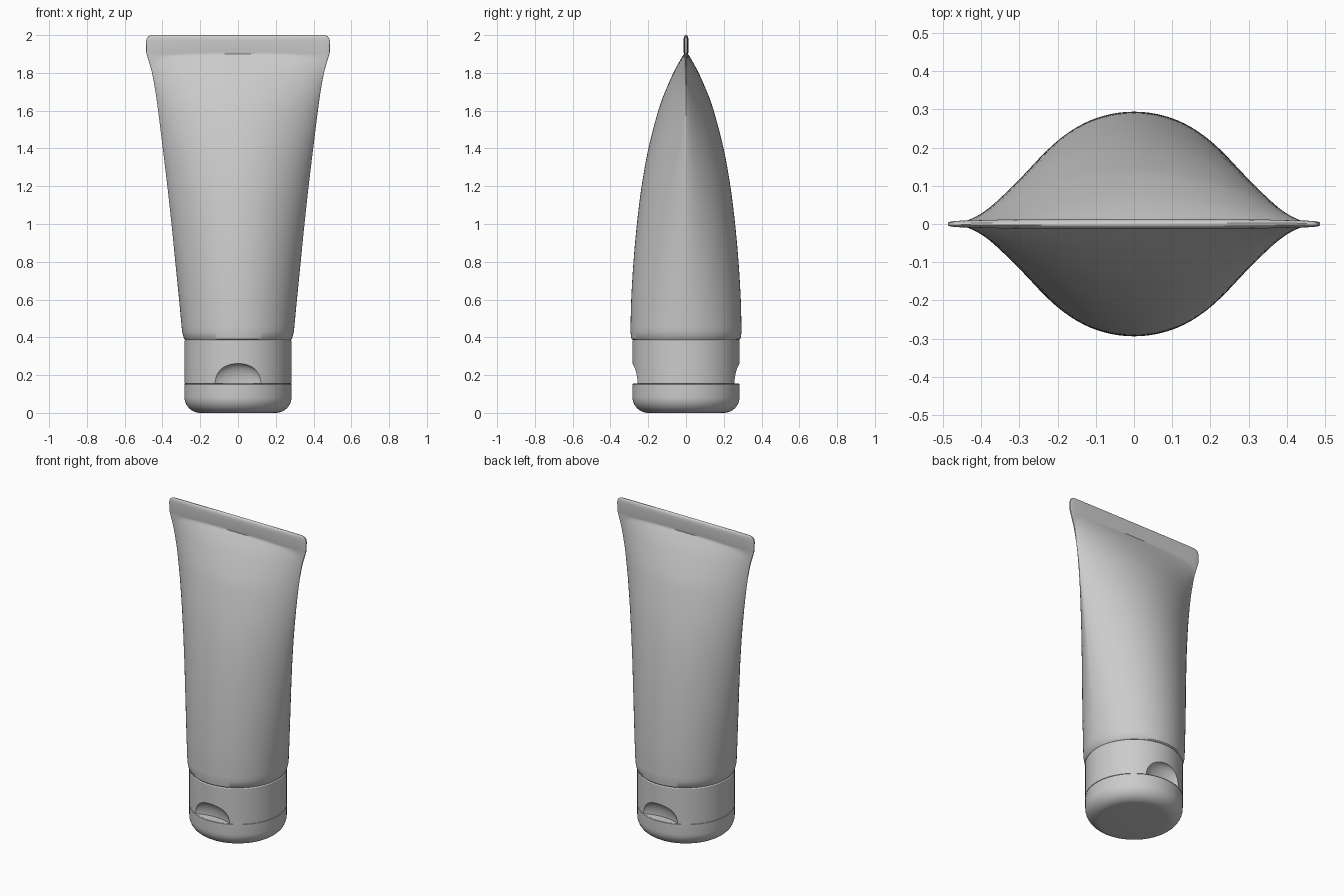
import bpy, bmesh, math
from mathutils import Matrix

cube = bpy.data.objects.get("Cube")
if cube:
    bpy.data.objects.remove(cube, do_unlink=True)

SEG = 96
plastic = bpy.data.materials.new("light grey plastic")
plastic.use_nodes = True
grey = (0.6, 0.6, 0.6, 1)
plastic.diffuse_color = grey
plastic.node_tree.nodes["Principled BSDF"].inputs["Base Color"].default_value = grey


def make_object(name, bm):
    bmesh.ops.recalc_face_normals(bm, faces=bm.faces)
    mesh = bpy.data.meshes.new(name)
    bm.to_mesh(mesh)
    bm.free()
    mesh.materials.append(plastic)
    obj = bpy.data.objects.new(name, mesh)
    bpy.context.collection.objects.link(obj)
    return obj


def loft(name, rings):
    """Skin a stack of closed rings and close both ends."""
    bm = bmesh.new()
    loops = [[bm.verts.new(p) for p in ring] for ring in rings]
    for a, b in zip(loops, loops[1:]):
        for i in range(SEG):
            j = (i + 1) % SEG
            bm.faces.new((a[i], a[j], b[j], b[i]))
    bm.faces.new(loops[0])
    bm.faces.new(loops[-1])
    return make_object(name, bm)


def smooth(obj, degrees):
    bpy.ops.object.select_all(action="DESELECT")
    obj.select_set(True)
    bpy.context.view_layer.objects.active = obj
    bpy.ops.object.shade_smooth_by_angle(angle=math.radians(degrees))


def catmull(a, b, c, d, t):
    return b + 0.5 * t * (c - a + t * (2 * a - 5 * b + 4 * c - d + t * (3 * (b - c) + d - a)))


def refine(keys, steps):
    """Smoothly subdivide a list of keys."""
    out = []
    for i in range(len(keys) - 1):
        k = [keys[min(max(i + o, 0), len(keys) - 1)] for o in (-1, 0, 1, 2)]
        for s in range(steps):
            out.append(tuple(catmull(*v, s / steps) for v in zip(*k)))
    return out + [keys[-1]]


def tube_ring(z, width, depth, seal):
    """Round near the cap, lens shaped higher up, thin slab at the seal."""
    pinch = 0.55 * min(max((z - 0.42) / 1.2, 0), 1)
    ring = []
    for i in range(SEG):
        a = 2 * math.pi * i / SEG
        s = abs(math.sin(a))
        y = max(depth * s ** (1 + pinch), seal * s ** 0.4) if s > 1e-6 else 0
        ring.append((width * math.cos(a), math.copysign(y, math.sin(a)), z))
    return ring


# Squeezable tube: height, half width, half depth
body_keys = [(0.43, 0.296, 0.294), (0.6, 0.312, 0.290), (0.8, 0.332, 0.278),
             (1.0, 0.352, 0.260), (1.2, 0.374, 0.235), (1.4, 0.398, 0.199),
             (1.6, 0.423, 0.147), (1.7, 0.437, 0.111), (1.8, 0.455, 0.067),
             (1.86, 0.472, 0.035), (1.9, 0.484, 0.011)]
rings = [tube_ring(0.386, 0.280, 0.282, 0), tube_ring(0.392, 0.286, 0.289, 0)]
for z, w, d in refine(body_keys, 4):
    rings.append(tube_ring(z, w, d, 0.011 * min(max((z - 1.6) / 0.2, 0), 1)))
# Crimped seal with rounded corners
for z, w, t in [(1.91, 0.486, 0.013), (1.965, 0.487, 0.013), (1.98, 0.484, 0.013),
                (1.99, 0.478, 0.011), (1.996, 0.470, 0.008), (2.0, 0.455, 0.003)]:
    rings.append(tube_ring(z, w, 0, t))
smooth(loft("tube_body", rings), 40)

# Flip cap with rounded base, parting line and top edge
R = 0.284
base = 0.085
profile = [(R - base + base * math.sin(a), base * (1 - math.cos(a)))
           for a in (math.pi / 2 * i / 10 for i in range(11))]
profile += [(R, 0.151), (R - 0.003, 0.152), (R - 0.003, 0.154), (R, 0.155),
            (R, 0.380), (R - 0.004, 0.386)]
cap = loft("flip_cap", [[(r * math.cos(2 * math.pi * i / SEG),
                          r * math.sin(2 * math.pi * i / SEG), z)
                         for i in range(SEG)] for r, z in profile])

# Half-dome thumb notches at front and back
bm = bmesh.new()
for side in (-1, 1):
    place = Matrix.Translation((0, side * R, 0.155)) @ Matrix.Diagonal((0.14, 0.055, 0.106, 1))
    bmesh.ops.create_uvsphere(bm, u_segments=48, v_segments=32, radius=1, matrix=place)
cut = bmesh.ops.bisect_plane(bm, geom=bm.verts[:] + bm.edges[:] + bm.faces[:],
                             plane_co=(0, 0, 0.1551), plane_no=(0, 0, -1), clear_outer=True)
bmesh.ops.holes_fill(bm, edges=[e for e in bm.edges if e.is_boundary], sides=0)
cutter = make_object("notch_cutter", bm)
cutter.hide_render = True
notch = cap.modifiers.new("notches", "BOOLEAN")
notch.operation = "DIFFERENCE"
notch.solver = "EXACT"
notch.object = cutter
bpy.context.view_layer.objects.active = cap
bpy.ops.object.modifier_apply(modifier=notch.name)
bpy.data.objects.remove(cutter, do_unlink=True)
smooth(cap, 30)
